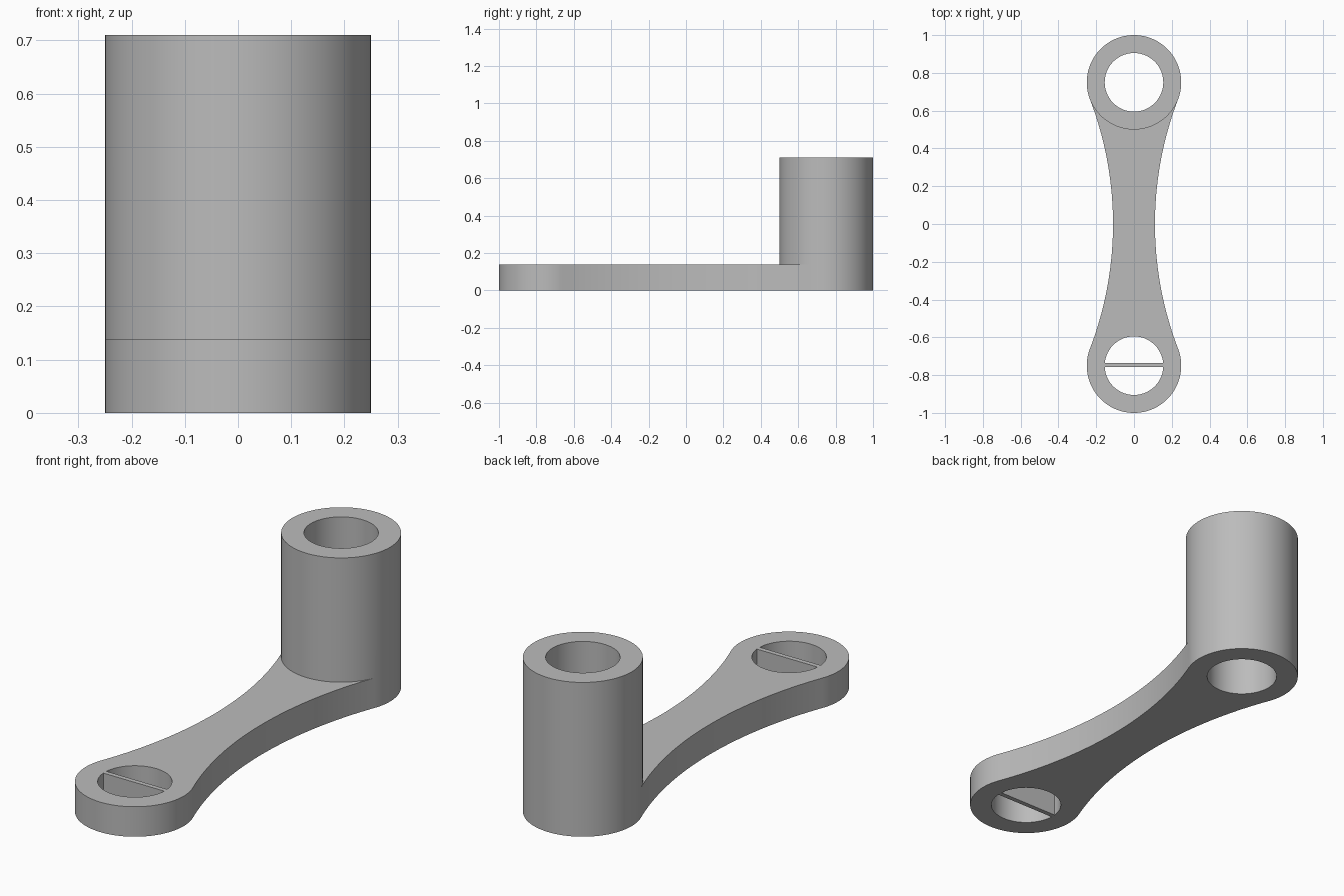
import bpy, bmesh
from math import sin, cos, tan, radians

REACH, RIM, BORE = 0.75, 0.25, 0.155     # eye offset, eye radius, hole radius
PLATE, HEIGHT = 0.138, 0.71              # arm thickness, post height
STEP, TANGENT = 3, 21                    # arc step and tangent angle in degrees

if "Cube" in bpy.data.objects:
    bpy.data.objects.remove(bpy.data.objects["Cube"])

grey = bpy.data.materials.new("plain_grey")
grey.use_nodes = True
grey.diffuse_color = (0.5, 0.5, 0.5, 1)
grey.node_tree.nodes["Principled BSDF"].inputs["Base Color"].default_value = (0.5, 0.5, 0.5, 1)


def arc(cx, cy, r, start, end, step):
    count = round(abs(end - start) / step)
    angles = [radians(start + (end - start) * i / count) for i in range(count + 1)]
    return [(cx + r * cos(a), cy + r * sin(a)) for a in angles]


def prism(name, outline, low, high):
    """Extrude a flat outline from low to high."""
    bm = bmesh.new()
    face = bm.faces.new([bm.verts.new((x, y, low)) for x, y in outline])
    top = bmesh.ops.extrude_face_region(bm, geom=[face])["geom"]
    bmesh.ops.translate(bm, vec=(0, 0, high - low),
                        verts=[v for v in top if isinstance(v, bmesh.types.BMVert)])
    bmesh.ops.recalc_face_normals(bm, faces=bm.faces)
    mesh = bpy.data.meshes.new(name)
    bm.to_mesh(mesh)
    bm.free()
    mesh.materials.append(grey)
    obj = bpy.data.objects.new(name, mesh)
    bpy.context.collection.objects.link(obj)
    return obj


def combine(target, tool, operation):
    """Apply a boolean and discard the tool."""
    mod = target.modifiers.new(operation, "BOOLEAN")
    mod.operation, mod.solver, mod.object = operation, "EXACT", tool
    bpy.ops.object.select_all(action="DESELECT")
    bpy.context.view_layer.objects.active = target
    target.select_set(True)
    bpy.ops.object.modifier_apply(modifier=mod.name)
    bpy.data.objects.remove(tool)


def disc(y, r):
    return arc(0, y, r, 0, 360, STEP)[:-1]


# Arm: round ends joined by concave sides tangent to both
side_x = REACH / tan(radians(TANGENT))
side_r = REACH / sin(radians(TANGENT)) - RIM
back = arc(0, REACH, RIM, -TANGENT, 180 + TANGENT, STEP)
left = arc(-side_x, 0, side_r, TANGENT, -TANGENT, 1)
front = arc(0, -REACH, RIM, 180 - TANGENT, 360 + TANGENT, STEP)
right = arc(side_x, 0, side_r, 180 + TANGENT, 180 - TANGENT, 1)
crank = prism("crank_arm", back + left[1:-1] + front + right[1:-1], 0, PLATE)

# Post on the back end, then a bore through each end
combine(crank, prism("post", disc(REACH, RIM), 0, HEIGHT), "UNION")
for y in (REACH, -REACH):
    combine(crank, prism("bore", disc(y, BORE), -0.1, HEIGHT + 0.1), "DIFFERENCE")

# Thin bar across the front hole
w, t = BORE + 0.02, 0.011
bar = [(x, -REACH + 0.003 + y) for x, y in ((-w, -t), (w, -t), (w, t), (-w, t))]
combine(crank, prism("cross_bar", bar, 0, PLATE), "UNION")

bpy.ops.object.shade_smooth_by_angle(angle=radians(30))
